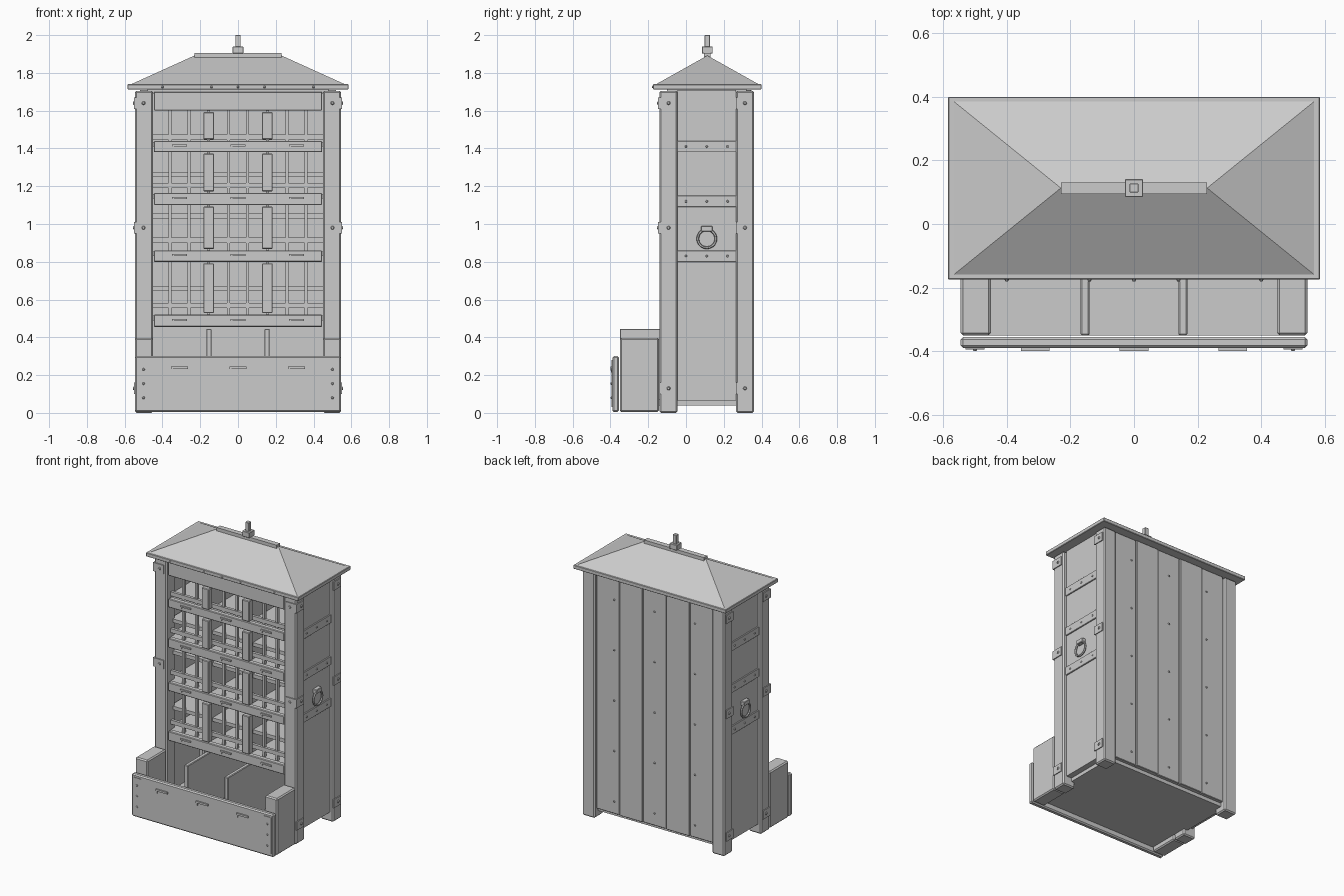
import bpy, bmesh, math
from mathutils import Matrix, Vector

if "Cube" in bpy.data.objects:
    bpy.data.objects.remove(bpy.data.objects["Cube"])

mat = bpy.data.materials.new("plain grey")
mat.diffuse_color = (0.6, 0.6, 0.6, 1)
mat.use_nodes = True
mat.node_tree.nodes["Principled BSDF"].inputs["Base Color"].default_value = mat.diffuse_color


def finish(name, bm):
    me = bpy.data.meshes.new(name)
    bmesh.ops.recalc_face_normals(bm, faces=bm.faces[:])
    bm.to_mesh(me)
    bm.free()
    me.materials.append(mat)
    ob = bpy.data.objects.new(name, me)
    bpy.context.collection.objects.link(ob)
    return ob


def boxes(name, items, bevel=0.0):
    """One object from boxes given as (x0, x1, y0, y1, z0, z1)."""
    bm = bmesh.new()
    for x0, x1, y0, y1, z0, z1 in items:
        m = Matrix.Translation(((x0 + x1) / 2, (y0 + y1) / 2, (z0 + z1) / 2)) @ \
            Matrix.Diagonal((abs(x1 - x0), abs(y1 - y0), abs(z1 - z0), 1))
        bmesh.ops.create_cube(bm, size=1, matrix=m)
    if bevel:
        bmesh.ops.bevel(bm, geom=bm.edges[:], offset=bevel, segments=1,
                        affect='EDGES', profile=0.5)
    return finish(name, bm)


def rivets(name, items, r=0.007, h=0.006):
    """Small domed studs given as (position, outward direction)."""
    bm = bmesh.new()
    for pos, d in items:
        rot = Vector(d).to_track_quat('Z', 'Y').to_matrix().to_4x4()
        bmesh.ops.create_cone(bm, cap_ends=True, segments=8, radius1=r, radius2=r * 0.6,
                              depth=h, matrix=Matrix.Translation(pos) @ rot)
    return finish(name, bm)


SIDES = (-1, 1)
rails = [(0.455, 0.52), (0.80, 0.86), (1.10, 1.165), (1.38, 1.44), (1.60, 1.70)]

# Corner posts
boxes("corner_posts", [(s * 0.45, s * 0.545, y, y + 0.095, 0, 1.705)
                       for s in SIDES for y in (-0.14, 0.265)], 0.008)

# Side panels with straps
boxes("side_panels", [(s * 0.48, s * 0.52, -0.045, 0.265, 0.065, 1.71) for s in SIDES])
straps = (0.83, 1.12, 1.41)
boxes("side_straps", [(s * 0.515, s * 0.528, -0.046, 0.266, z - 0.03, z + 0.03)
                      for s in SIDES for z in straps], 0.002)
rivets("strap_rivets", [((s * 0.530, y, z), (s, 0, 0))
                        for s in SIDES for z in straps for y in (0, 0.11, 0.22)])

# Back planks, alternate ones slightly proud
planks = []
for i in range(5):
    x = -0.45 + 0.18 * i
    planks.append((x + 0.002, x + 0.178, 0.31, 0.343 + 0.005 * (i % 2), 0.065, 1.71))
boxes("back_planks", planks, 0.003)
boxes("back_lining", [(-0.45, 0.45, 0.305, 0.325, 0.065, 1.70)])
rivets("plank_rivets", [((x, 0.348, z), (0, 1, 0)) for x in (-0.31, 0, 0.31)
                        for z in (0.15, 0.5, 0.85, 1.2, 1.55)])

# Floor and ceiling
boxes("floor", [(-0.48, 0.48, -0.35, 0.32, 0.04, 0.07)])
boxes("ceiling", [(-0.48, 0.48, -0.10, 0.32, 1.69, 1.715)])

# Front rails, shelves behind them and bay dividers
boxes("front_rails", [(-0.445, 0.445, -0.13, -0.095, a, b) for a, b in rails], 0.004)
boxes("shelves", [(-0.48, 0.48, -0.10, 0.31, b - 0.03, b - 0.005) for a, b in rails[:-1]])
mullions, dividers, lattice, bars, racks = [], [], [], [], []
mid = [(0.555, 0.645), (0.90, 1.03), (1.19, 1.25), (1.445, None)]
for i in range(4):
    lo, hi = rails[i][1], rails[i + 1][0]
    for s in SIDES:
        mullions.append((s * 0.127, s * 0.183, -0.14, -0.10, lo + 0.008, hi - 0.008))
        dividers.append((s * 0.147, s * 0.163, -0.10, 0.31, lo - 0.01, hi + 0.02))
    for c in (-0.31, 0, 0.31):
        for d in (-0.05, 0.05):
            lattice.append((c + d - 0.008, c + d + 0.008, -0.09, -0.07, lo - 0.01, hi + 0.02))
    bars.append((-0.47, 0.47, -0.095, -0.075, mid[i][0], mid[i][0] + 0.028))
    if mid[i][1]:
        racks.append((-0.47, 0.47, -0.07, 0.31, mid[i][1], mid[i][1] + 0.025))
boxes("front_mullions", mullions, 0.004)
boxes("bay_dividers", dividers)
boxes("lattice_uprights", lattice)
boxes("lattice_bars", bars)
boxes("middle_shelves", racks)

# Front bin: side blocks, partitions and front board
boxes("bin_sides", [(s * 0.45, s * 0.545, -0.35, -0.143, 0.005, 0.397) for s in SIDES], 0.008)
boxes("bin_partitions", [(s * 0.140, s * 0.168, -0.35, 0.31, 0.06, 0.445) for s in SIDES], 0.004)
boxes("bin_front_board", [(-0.545, 0.545, -0.39, -0.355, 0.005, 0.30)], 0.008)
boxes("bin_end_plates", [(s * 0.47, s * 0.53, -0.394, -0.388, 0.03, 0.28) for s in SIDES])
rivets("bin_rivets", [((s * 0.50, -0.397, z), (0, -1, 0)) for s in SIDES
                      for z in (0.08, 0.155, 0.23)])

# Small hooked pulls on the bin board and rails
pulls = []
for c in (-0.31, 0, 0.31):
    pulls += [(c - 0.045, c + 0.045, -0.40, -0.388, 0.232, 0.245),
              (c - 0.045, c - 0.035, -0.397, -0.388, 0.215, 0.235)]
    for a, b in rails[:-1]:
        z = (a + b) / 2
        pulls += [(c - 0.04, c + 0.04, -0.138, -0.128, z, z + 0.01),
                  (c - 0.04, c - 0.03, -0.136, -0.128, z - 0.012, z)]
boxes("pulls", pulls)

# Post brackets: plates on the outer side and the front
plates, studs = [], []
for s in SIDES:
    for z in (0.13, 0.98, 1.64):
        for y in (-0.092, 0.312):
            plates.append((s * 0.543, s * 0.551, y - 0.048, y + 0.03, z - 0.03, z + 0.03))
            studs.append(((s * 0.554, y, z), (s, 0, 0)))
        if z > 0.5:
            plates.append((s * 0.47, s * 0.551, -0.147, -0.138, z - 0.03, z + 0.03))
            studs.append(((s * 0.50, -0.150, z), (0, -1, 0)))
boxes("post_brackets", plates)
rivets("bracket_rivets", studs, 0.01)

# Side ring handles
for s in SIDES:
    bpy.ops.mesh.primitive_torus_add(major_segments=20, minor_segments=6, major_radius=0.048,
                                     minor_radius=0.007, location=(s * 0.536, 0.11, 0.922),
                                     rotation=(0, math.pi / 2, 0))
    ring = bpy.context.object
    ring.name = "side_ring"
    ring.data.materials.append(mat)
boxes("ring_mounts", [(s * 0.515, s * 0.547, 0.08, 0.14, 0.96, 0.99) for s in SIDES], 0.003)

# Roof: eave slab, hipped top and ridge cap
boxes("roof_eave", [(-0.585, 0.585, -0.175, 0.40, 1.713, 1.74)], 0.003)
bm = bmesh.new()
base = [bm.verts.new(p) for p in ((-0.57, -0.162, 1.738), (0.57, -0.162, 1.738),
                                  (0.57, 0.388, 1.738), (-0.57, 0.388, 1.738))]
l, r = bm.verts.new((-0.23, 0.113, 1.892)), bm.verts.new((0.23, 0.113, 1.892))
a, b, c, d = base
for f in ((a, b, r, l), (b, c, r), (c, d, l, r), (d, a, l), (d, c, b, a)):
    bm.faces.new(f)
finish("hipped_roof", bm)
boxes("ridge_cap", [(-0.23, 0.23, 0.095, 0.131, 1.88, 1.905)])
rivets("eave_rivets", [((x, -0.177, 1.726), (0, -1, 0)) for x in (-0.4, -0.14, 0, 0.14, 0.4)])

# Roof finial
boxes("finial", [(-0.028, 0.028, 0.085, 0.141, 1.903, 1.94),
                 (-0.014, 0.014, 0.099, 0.127, 1.935, 2.0)], 0.002)
